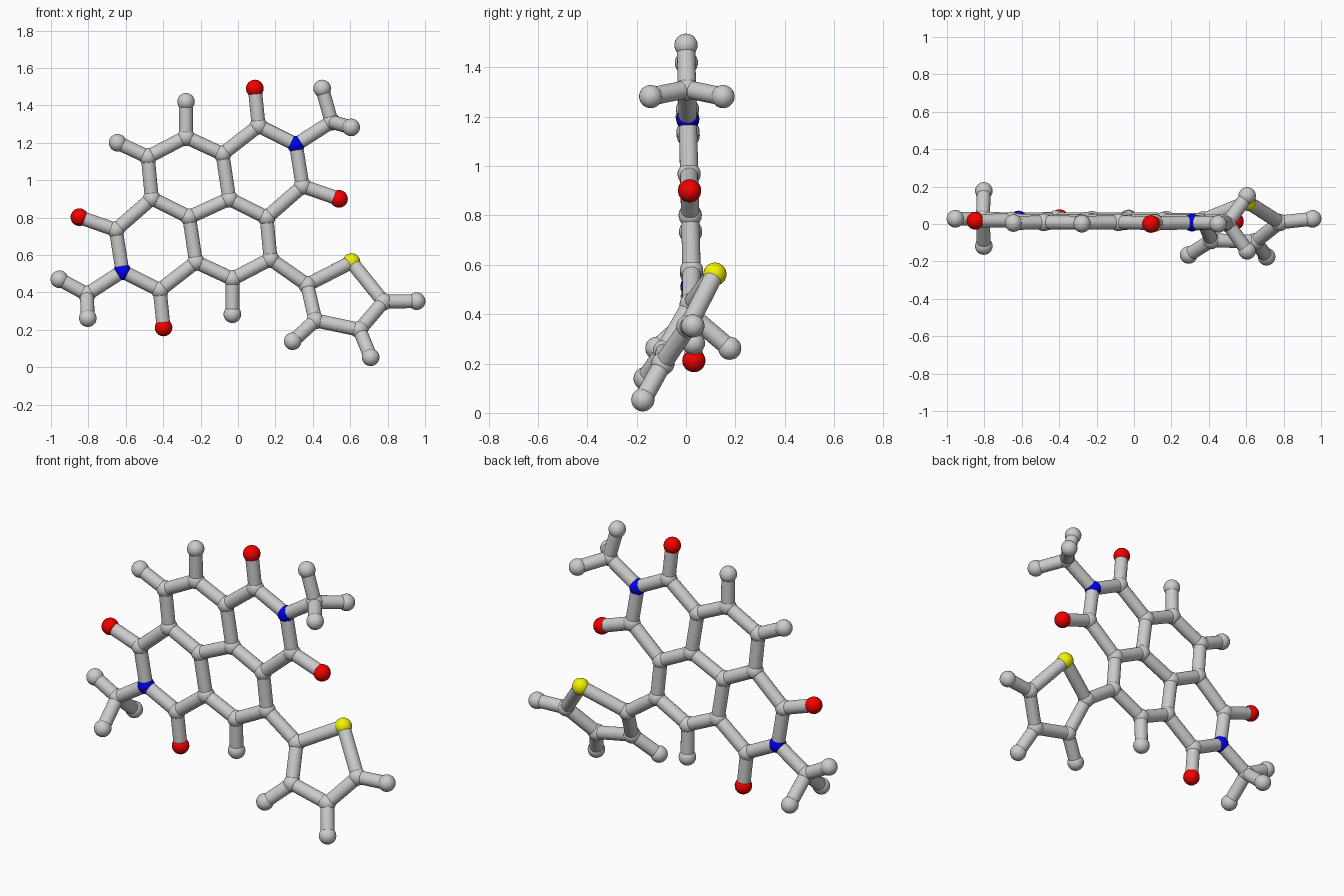
import bpy, bmesh
from mathutils import Vector, Matrix

if "Cube" in bpy.data.objects:
    bpy.data.objects.remove(bpy.data.objects["Cube"])

BALL, STICK = 0.047, 0.037
CX, CZ = -0.154, 0.851            # centre of the two-fold symmetric core


def core_y(x, z):                 # slightly tilted plane of the fused rings
    return 0.037 - 0.025 * z


def side_y(x, z):                 # twisted plane of the five-sided ring
    return -0.175 + 0.1 * (x - 0.709) + 0.594 * (z - 0.053)


# Half of the fused ring core; the other half is a half-turn copy
half_core = [
    ("C", 0.11, 1.29), ("O", 0.09, 1.49), ("N", 0.31, 1.19),
    ("C", 0.50, 1.312), ("C", 0.345, 0.968), ("O", 0.54, 0.90),
    ("C", 0.153, 0.80), ("C", -0.047, 0.90), ("C", -0.083, 1.14),
    ("C", 0.174, 0.578), ("C", -0.03, 0.472), ("H", -0.03, 0.283)]

# Five-sided side ring
side_ring = [
    ("C", 0.37, 0.44), ("S", 0.607, 0.562), ("C", 0.778, 0.35),
    ("H", 0.955, 0.353), ("C", 0.65, 0.20), ("H", 0.709, 0.053),
    ("C", 0.414, 0.25), ("H", 0.292, 0.139)]

atoms = []
for e, x, z in half_core:
    for px, pz in ((x, z), (2 * CX - x, 2 * CZ - z)):
        atoms.append((e, Vector((px, core_y(px, pz), pz))))
atoms.append(("H", Vector((-0.644, 0.005, 1.20))))
for e, x, z in side_ring:
    atoms.append((e, Vector((x, side_y(x, z), z))))

# Three-pronged end groups
for x, y, z in ((0.45, 0.0, 1.49), (0.605, 0.15, 1.282), (0.605, -0.143, 1.282),
                (-0.955, 0.028, 0.47), (-0.803, 0.177, 0.262), (-0.803, -0.118, 0.262)):
    atoms.append(("H", Vector((x, y, z))))


def finish(name, bm, colour=None):
    mesh = bpy.data.meshes.new(name)
    for f in bm.faces:
        f.smooth = True
    bm.to_mesh(mesh)
    bm.free()
    if colour:
        mat = bpy.data.materials.new(name + "_colour")
        mat.diffuse_color = colour
        mat.use_nodes = True
        mat.node_tree.nodes["Principled BSDF"].inputs["Base Color"].default_value = mat.diffuse_color
        mesh.materials.append(mat)
    ob = bpy.data.objects.new(name, mesh)
    bpy.context.collection.objects.link(ob)


# Balls, one object per kind of atom
kinds = {"C": ("carbon_balls", None), "H": ("hydrogen_balls", None),
         "O": ("oxygen_balls", (0.9, 0.0, 0.0, 1)),
         "N": ("nitrogen_balls", (0.0, 0.0, 0.9, 1)),
         "S": ("sulfur_ball", (0.9, 0.9, 0.0, 1))}
for kind, (name, colour) in kinds.items():
    bm = bmesh.new()
    for e, p in atoms:
        if e == kind:
            bmesh.ops.create_uvsphere(bm, u_segments=24, v_segments=16, radius=BALL,
                                      matrix=Matrix.Translation(p))
    finish(name, bm, colour)

# Sticks between neighbouring atoms
bm = bmesh.new()
for i, (e1, a) in enumerate(atoms):
    for e2, b in atoms[i + 1:]:
        d = b - a
        if d.length < 0.325 and not (e1 == e2 == "H"):
            rot = d.to_track_quat("Z", "Y").to_matrix().to_4x4()
            bmesh.ops.create_cone(bm, cap_ends=False, segments=24, radius1=STICK,
                                  radius2=STICK, depth=d.length,
                                  matrix=Matrix.Translation((a + b) / 2) @ rot)
finish("bond_sticks", bm)
